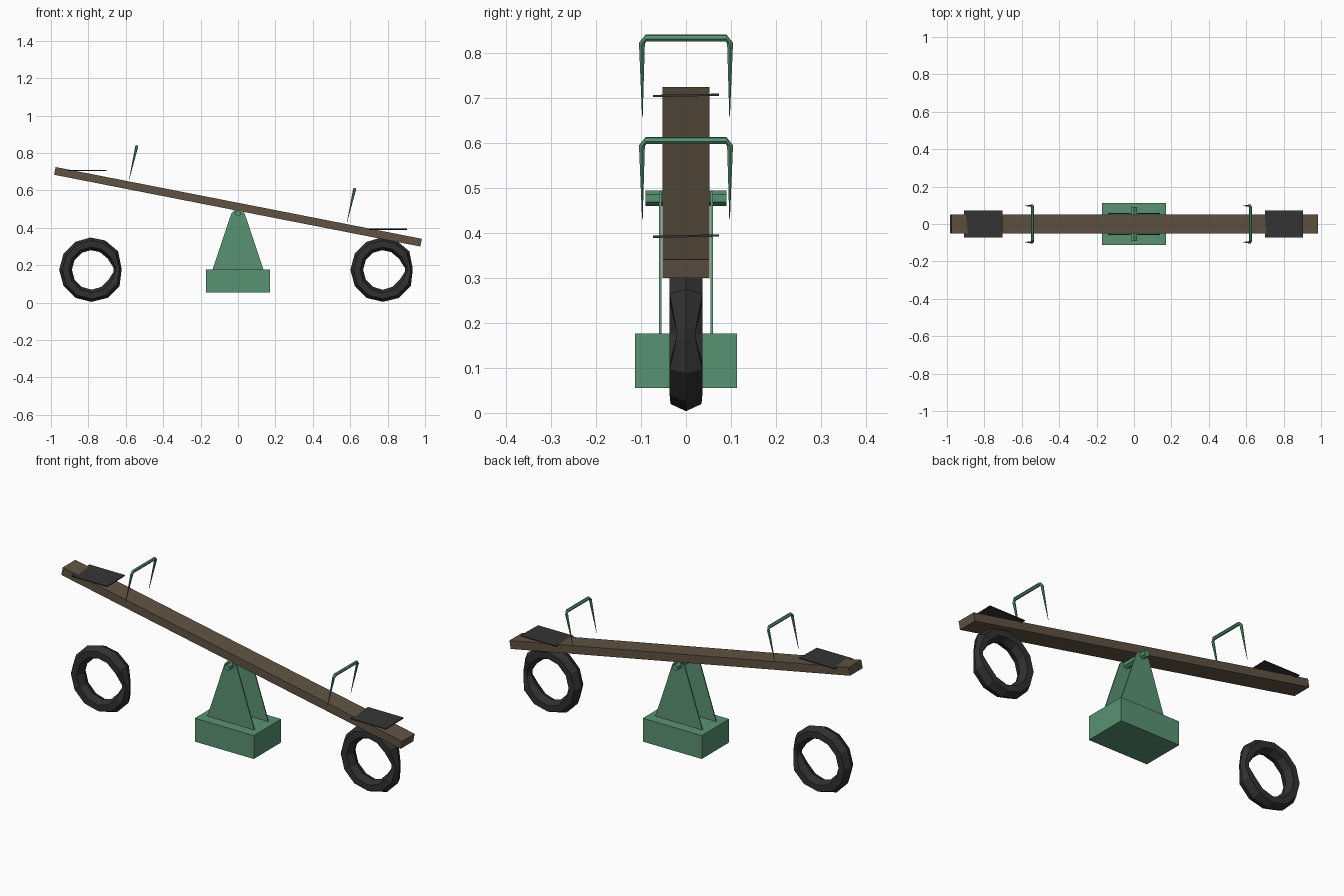
import bpy, bmesh
from math import sin, cos, pi, atan2
from mathutils import Vector, Matrix

if "Cube" in bpy.data.objects:
    bpy.data.objects.remove(bpy.data.objects["Cube"])

def mat(name, c):
    m = bpy.data.materials.new(name)
    m.diffuse_color = (*c, 1)
    m.use_nodes = True
    m.node_tree.nodes["Principled BSDF"].inputs["Base Color"].default_value = m.diffuse_color
    return m

GREEN = mat("green paint", (0.10, 0.29, 0.17))
WOOD = mat("wood", (0.115, 0.085, 0.055))
RUBBER = mat("rubber", (0.03, 0.03, 0.03))
SEAT = mat("seat black", (0.035, 0.035, 0.035))

def finish(bm, name, material, matrix=Matrix()):
    bmesh.ops.recalc_face_normals(bm, faces=bm.faces)
    me = bpy.data.meshes.new(name)
    bm.to_mesh(me)
    bm.free()
    me.materials.append(material)
    ob = bpy.data.objects.new(name, me)
    ob.matrix_world = matrix
    bpy.context.collection.objects.link(ob)
    return ob

def box(name, size, material, matrix):
    bm = bmesh.new()
    bmesh.ops.create_cube(bm, size=1)
    bmesh.ops.scale(bm, vec=size, verts=bm.verts)
    return finish(bm, name, material, matrix)

def skin(bm, rings, closed=False):
    """Join successive rings of points with quads."""
    vs = [[bm.verts.new(p) for p in r] for r in rings]
    n = len(vs[0])
    for i in range(len(vs) if closed else len(vs) - 1):
        a, b = vs[i], vs[(i + 1) % len(vs)]
        for j in range(n):
            k = (j + 1) % n
            bm.faces.new((a[j], a[k], b[k], b[j]))
    if not closed:
        bm.faces.new(vs[0])
        bm.faces.new(vs[-1])

T = Matrix.Translation
TILT = atan2(0.390, 1.99)

# plank
box("plank", (1.995, 0.104, 0.042), WOOD, T((0, 0, 0.512)) @ Matrix.Rotation(TILT, 4, 'Y'))

# foot block
box("base_block", (0.34, 0.226, 0.122), GREEN, T((0, 0, 0.116)))

# tapered side plates
profile = [(-0.138, 0.17), (0.138, 0.17), (0.036, 0.475), (0.022, 0.492), (-0.022, 0.492), (-0.036, 0.475)]
for s, side in ((-1, "front"), (1, "back")):
    bm = bmesh.new()
    skin(bm, [[(x, s * y, z) for x, z in profile] for y in (0.054, 0.060)])
    finish(bm, side + "_support_plate", GREEN)

# axle
bm = bmesh.new()
bmesh.ops.create_cone(bm, cap_ends=True, segments=6, radius1=0.017, radius2=0.017, depth=0.18)
finish(bm, "axle", GREEN, T((0, 0, 0.477)) @ Matrix.Rotation(pi / 2, 4, 'X'))

# handles: bent bar with legs tapering to points
path = [(-0.097, 0.0, 0.0008), (-0.098, 0.168, 0.0075), (-0.089, 0.180, 0.0085)]
path += [(-y, z, r) for y, z, r in reversed(path)]

def handle(name, loc):
    bm = bmesh.new()
    rings = []
    for i, (y, z, r) in enumerate(path):
        p, q = path[max(i - 1, 0)], path[min(i + 1, len(path) - 1)]
        t = Vector((0, q[0] - p[0], q[1] - p[1])).normalized()
        n = Vector((1, 0, 0)).cross(t)
        rings.append([Vector((0, y, z)) + r * (cos(a) * Vector((1, 0, 0)) + sin(a) * n)
                      for a in (j * pi / 3 for j in range(6))])
    skin(bm, rings)
    finish(bm, name, GREEN, T(loc) @ Matrix.Rotation(0.225, 4, 'Y'))

# tyre: coarse ring with one pinched seam
def tyre(name, x):
    bm = bmesh.new()
    rings = []
    for deg, w in ((5, 0.6), (35, 1), (65, 1), (92, 1), (120, 1), (150, 1), (180, 1), (210, 1),
                   (240, 1), (270, 0.95), (300, 1), (330, 1), (355, 0.6)):
        a = deg * pi / 180
        ring = []
        for j in range(6):
            b = j * pi / 3
            rad = 0.139 + 0.034 * w * cos(b)
            ring.append((rad * cos(a), 0.042 * w * sin(b), rad * sin(a)))
        rings.append(ring)
    skin(bm, rings, closed=True)
    finish(bm, name, RUBBER, T((x, 0, 0.175)))

for side, sx, sz, hx, hz, tx in (("left", -0.806, 0.706, -0.582, 0.658, -0.783),
                                 ("right", 0.802, 0.393, 0.583, 0.430, 0.774)):
    # level seat pads
    box(side + "_seat", (0.205, 0.146, 0.005), SEAT, T((sx, 0, sz)) @ Matrix.Rotation(0.02, 4, 'X'))
    handle(side + "_handle", (hx, 0, hz))
    tyre(side + "_tyre", tx)
